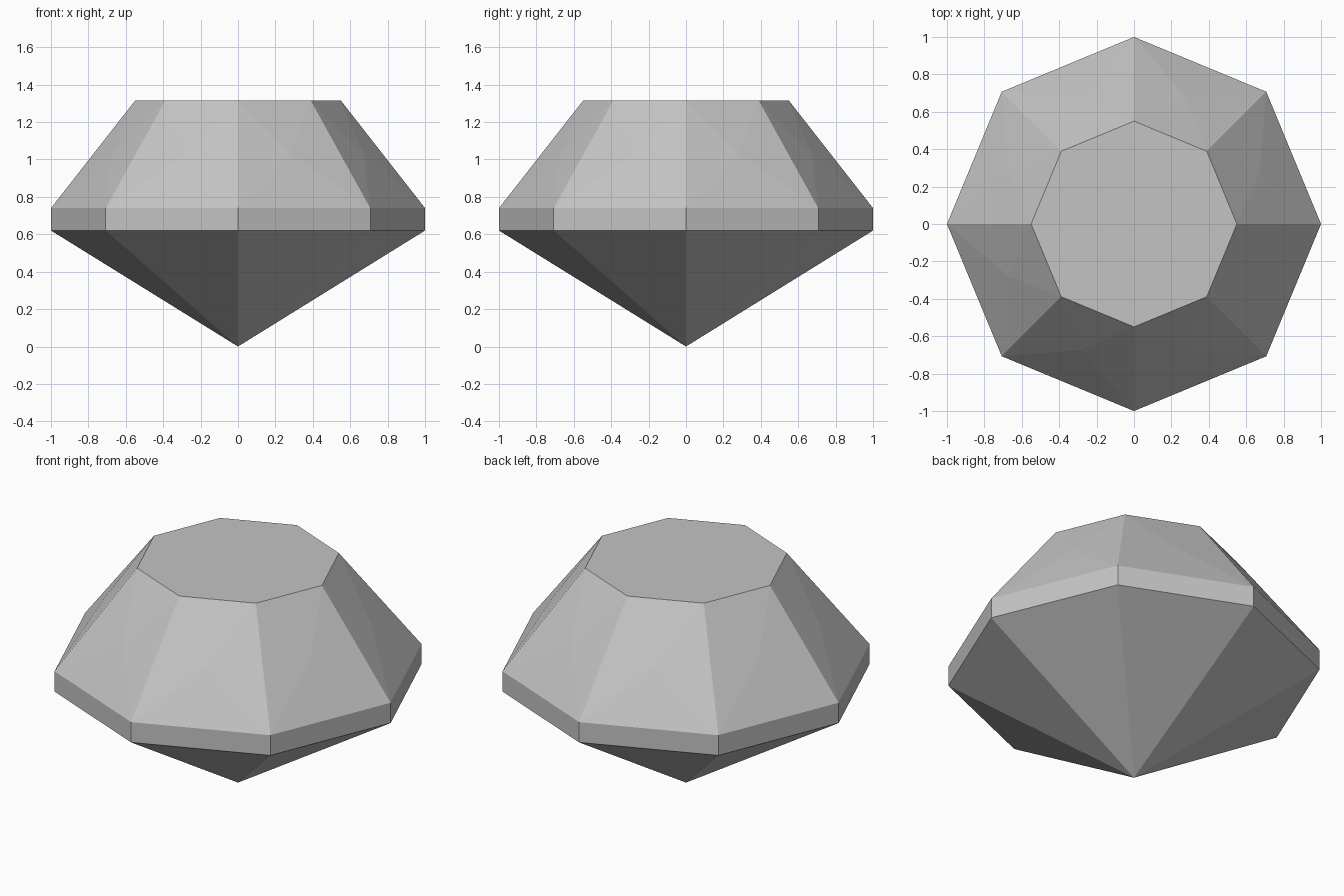
import bpy, bmesh, math

if "Cube" in bpy.data.objects:
    bpy.data.objects.remove(bpy.data.objects["Cube"])

SIDES = 8
STEP = 2 * math.pi / SIDES

# One plain grey for the whole stone
grey = bpy.data.materials.new("stone_grey")
grey.diffuse_color = (0.55, 0.55, 0.55, 1)
grey.use_nodes = True
grey.node_tree.nodes["Principled BSDF"].inputs["Base Color"].default_value = grey.diffuse_color

bm = bmesh.new()


def ring(radius, z, turn=0.0):
    return [bm.verts.new((radius * math.cos((i + turn) * STEP),
                          radius * math.sin((i + turn) * STEP), z))
            for i in range(SIDES)]


# Rings from bottom point to flat table
point = bm.verts.new((0, 0, 0))
girdle_low = ring(1.0, 0.62)
girdle_top = ring(1.0, 0.74)
crown_mid = ring(0.728, 1.03, 0.5)   # slightly raised facet centres
table = ring(0.55, 1.315)

for i in range(SIDES):
    j = (i + 1) % SIDES
    # Lower cone and girdle band
    bm.faces.new((point, girdle_low[j], girdle_low[i]))
    bm.faces.new((girdle_low[i], girdle_low[j], girdle_top[j], girdle_top[i]))
    # Crown side: four facets meeting in the middle
    loop = (girdle_top[i], girdle_top[j], table[j], table[i])
    for k in range(4):
        bm.faces.new((loop[k], loop[(k + 1) % 4], crown_mid[i]))
bm.faces.new(table)

bmesh.ops.recalc_face_normals(bm, faces=bm.faces)
mesh = bpy.data.meshes.new("cut_gem")
bm.to_mesh(mesh)
bm.free()
mesh.materials.append(grey)
gem = bpy.data.objects.new("cut_gem", mesh)
bpy.context.collection.objects.link(gem)
